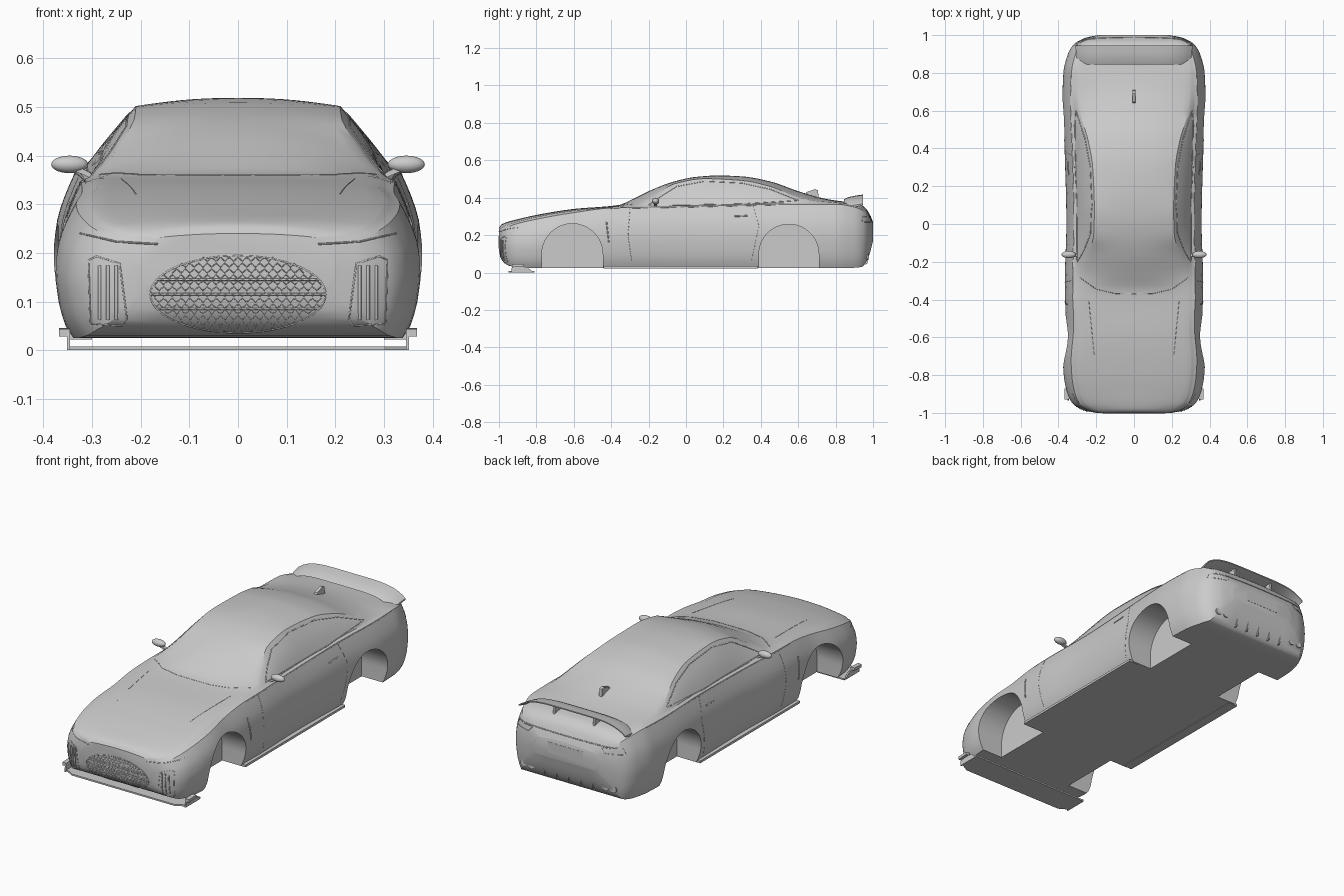
import bpy, bmesh, math
from mathutils import Vector, Matrix
from mathutils.bvhtree import BVHTree

if "Cube" in bpy.data.objects:
    bpy.data.objects.remove(bpy.data.objects["Cube"])

def curve(keys, t):
    """Smooth monotone interpolation through (position, value) keys."""
    if t <= keys[0][0]:
        return keys[0][1]
    if t >= keys[-1][0]:
        return keys[-1][1]
    i = max(k for k in range(len(keys) - 1) if keys[k][0] <= t)
    sl = [(b[1] - a[1]) / (b[0] - a[0]) for a, b in zip(keys, keys[1:])]
    def tangent(k):
        if k == 0 or k == len(keys) - 1:
            return sl[min(k, len(sl) - 1)]
        a, b = sl[k - 1], sl[k]
        return 0 if a * b <= 0 else 2 * a * b / (a + b)
    h = keys[i + 1][0] - keys[i][0]
    u = (t - keys[i][0]) / h
    return ((2*u**3 - 3*u**2 + 1) * keys[i][1] + (u**3 - 2*u**2 + u) * h * tangent(i)
            + (3*u**2 - 2*u**3) * keys[i + 1][1] + (u**3 - u**2) * h * tangent(i + 1))

def activate(ob):
    bpy.ops.object.select_all(action='DESELECT')
    ob.select_set(True)
    bpy.context.view_layer.objects.active = ob

def shade(ob):
    activate(ob)
    bpy.ops.object.shade_smooth_by_angle(angle=math.radians(30))

def finish(name, bm, smooth=True):
    bmesh.ops.recalc_face_normals(bm, faces=bm.faces)
    me = bpy.data.meshes.new(name)
    bm.to_mesh(me)
    ob = bpy.data.objects.new(name, me)
    bpy.context.collection.objects.link(ob)
    if smooth:
        shade(ob)
    return ob

def loft(rings, bm=None):
    """Skin closed rings of points and cap both ends."""
    bm = bm or bmesh.new()
    vs = [[bm.verts.new(p) for p in r] for r in rings]
    n = len(vs[0])
    for a, b in zip(vs, vs[1:]):
        for i in range(n):
            bm.faces.new((a[i], a[(i + 1) % n], b[(i + 1) % n], b[i]))
    bm.faces.new(vs[0])
    bm.faces.new(vs[-1])
    bmesh.ops.recalc_face_normals(bm, faces=bm.faces)
    return bm

def prism(name, pts, axis, spans):
    """Extrude a 2D outline along an axis, once per (low, high) span."""
    k = 'xyz'.index(axis)
    bm = bmesh.new()
    for span in spans:
        loft([[p[:k] + (d,) + p[k:] for p in pts] for d in span], bm)
    return finish(name, bm, False)

def both(lo, hi):
    return [(lo, hi), (-hi, -lo)]

# Body: lengthwise curves for width, floor, belt line, roof edge and centre line
WIDTH = [(-1, .2), (-.985, .27), (-.95, .325), (-.9, .352), (-.8, .372), (-.72, .376), (-.55, .362), (-.3, .366),
         (0, .358), (.35, .366), (.65, .379), (.8, .374), (.9, .35), (.95, .32), (.985, .26), (1, .19)]
FLOOR = [(-1, .13), (-.99, .08), (-.96, .045), (-.92, .03), (-.85, .025), (.88, .025), (.94, .03),
         (.965, .06), (.985, .11), (1, .17)]
BELT = [(-1, .22), (-.95, .245), (-.9, .262), (-.8, .285), (-.6, .32), (-.4, .345), (0, .352),
        (.5, .365), (.8, .365), (.9, .35), (.96, .322), (1, .255)]
EDGE_Z = [(-1, .232), (-.95, .256), (-.8, .297), (-.6, .331), (-.4, .351), (-.28, .36), (-.17, .41), (-.06, .475),
          (.1, .502), (.3, .492), (.45, .46), (.6, .402), (.7, .382), (.8, .374), (.9, .36), (.96, .332), (1, .262)]
EDGE_X = [(-.4, .8), (-.28, .79), (-.17, .69), (-.06, .595), (.1, .585), (.3, .6), (.45, .66), (.6, .76), (.8, .8)]
TOP = [(-1, .24), (-.985, .258), (-.95, .272), (-.9, .285), (-.8, .308), (-.6, .34), (-.36, .361), (-.28, .395),
       (-.17, .448), (-.06, .488), (.05, .511), (.17, .519), (.3, .514), (.45, .487), (.6, .435), (.72, .4),
       (.8, .385), (.92, .37), (.96, .345), (.985, .305), (1, .27)]
SIDE = [(0, .905), (.08, .94), (.25, .98), (.5, 1), (.7, .983), (.86, .94), (1, .885)]

def section(y):
    w, zb, zd, ez, zt = (curve(k, y) for k in (WIDTH, FLOOR, BELT, EDGE_Z, TOP))
    ex = curve(EDGE_X, y) * w
    half = [(0, zb), (.6 * w, zb)]
    half += [(w * curve(SIDE, t / 14), zb + (zd - zb) * t / 14) for t in range(15)]
    cx, cz = .845 * w, zd + min(.006, .35 * (ez - zd))
    for t in (0, .2, .4, .6, .8, 1):
        bulge = .06 * (ez - cz) * math.sin(math.pi * t)
        half.append((cx + (ex - cx) * t + bulge, cz + (ez - cz) * t))
    for j in range(1, 10):
        u = 1 - j / 9
        half.append((ex * u, ez + (zt - ez) * (1 - u ** 2.2)))
    return [(x, y, z) for x, z in half] + [(-x, y, z) for x, z in half[-2:0:-1]]

body_bm = loft([section(-math.cos(math.pi * i / 96)) for i in range(97)])
skin = BVHTree.FromBMesh(body_bm)
body = finish('body', body_bm, False)

# Wheel arches cut into the body
for yc, r in ((-.608, .163), (.55, .16)):
    arc = [(yc + r * math.cos(math.pi * i / 32), .098 + r * math.sin(math.pi * i / 32)) for i in range(33)]
    cutter = prism('arch_cutter', arc + [(yc - r, -.1), (yc + r, -.1)], 'x', both(.22, .6))
    cutter.hide_render = True
    mod = body.modifiers.new('arch', 'BOOLEAN')
    mod.operation, mod.solver, mod.object = 'DIFFERENCE', 'EXACT', cutter
    activate(body)
    bpy.ops.object.modifier_apply(modifier=mod.name)
    bpy.data.objects.remove(cutter)
shade(body)

# Surface trim: thin tubes projected onto the body skin
RAYS = {'front': (lambda a, b: (a, -2, b), (0, 1, 0)), 'back': (lambda a, b: (a, 2, b), (0, -1, 0)),
        'side': (lambda a, b: (2, a, b), (-1, 0, 0)), 'top': (lambda a, b: (a, b, 2), (0, 0, -1))}

def project(view, pts, closed):
    origin, d = RAYS[view]
    out = []
    for a, b in zip(pts, pts[1:] + pts[:1] if closed else pts[1:]):
        n = max(1, int(math.dist(a, b) / .015))
        out += [(a[0] + (b[0] - a[0]) * i / n, a[1] + (b[1] - a[1]) * i / n) for i in range(n)]
    out += [] if closed else pts[-1:]
    hits = [skin.ray_cast(Vector(origin(*p)), Vector(d))[0] for p in out]
    return [h for h in hits if h]

def trim(name, view, lines, r=.0015, closed=False, mirror=True):
    cu = bpy.data.curves.new(name, 'CURVE')
    cu.dimensions, cu.bevel_depth, cu.bevel_resolution, cu.use_fill_caps = '3D', r, 0, True
    for line in lines:
        pts = project(view, line, closed)
        for s in ((1, -1) if mirror else (1,)):
            sp = cu.splines.new('POLY')
            sp.points.add(len(pts) - 1)
            for q, p in zip(sp.points, pts):
                q.co = (p.x * s, p.y, p.z, 1)
            sp.use_cyclic_u = closed
    ob = bpy.data.objects.new(name, cu)
    bpy.context.collection.objects.link(ob)
    activate(ob)
    bpy.ops.object.convert(target='MESH')

# Grille: rim, three bars and a zigzag mesh clipped to the ellipse
def reach(z):
    return .18 * math.sqrt(max(0, 1 - ((z - .115) / .079) ** 2))

rim = [(.18 * math.cos(a * math.pi / 32), .115 + .079 * math.sin(a * math.pi / 32)) for a in range(64)]
trim('grille_rim', 'front', [rim], .002, True, False)
trim('grille_bars', 'front', [[(-reach(z), z), (reach(z), z)] for z in (.085, .115, .145)], .0025, False, False)
rows = []
for k in range(13):
    z, s, n = .043 + .012 * k, .004 * (-1) ** k, int(reach(.043 + .012 * k) / .009)
    rows.append([(i * .009, z + s * (-1) ** i) for i in range(-n, n + 1)])
trim('grille_mesh', 'front', rows, .0012, False, False)

# Front intakes, headlamp lines, bonnet creases and windscreen edge
intake = [(.307, .185), (.29, .193), (.243, .178), (.228, .065), (.236, .05), (.303, .055)]
trim('intake_frame', 'front', [intake], .002, True)
trim('intake_bars', 'front', [[(x, .063), (x, .174)] for x in (.25, .267, .284)], .004)
trim('headlamp_line', 'front', [[(.165, .218), (.25, .223), (.325, .24)]], .002)
trim('bonnet_crease', 'top', [[(.21, -.7), (.24, -.4)]], .0012)
trim('windscreen_seal', 'top', [[(0, -.37), (.1, -.368), (.2, -.345), (.285, -.285)]])

# Side trim: window frame, door gaps, fender vent, handle, belt line
window = [(-.2, .362), (-.13, .41), (-.05, .46), (.1, .488), (.3, .478), (.45, .445), (.6, .385), (.3, .366), (0, .361)]
trim('window_frame', 'side', [window], .0025, True)
trim('door_gap', 'side', [[(-.3, .34), (-.31, .2), (-.29, .06)], [(.36, .355), (.39, .25), (.35, .06)]], .001)
trim('fender_vent', 'side', [[(-.425, .275), (-.412, .16)]], .004)
trim('door_handle', 'side', [[(.26, .3), (.33, .303)]], .004)
trim('belt_line', 'side', [[(-.4, .342), (0, .349), (.5, .362), (.8, .362)]])

# Rear: tail lamps, plate, exhausts, diffuser fins
trim('tail_lamp_strip', 'back', [[(-.28, .3), (.28, .3)]], .003, False, False)
trim('tail_lamp', 'back', [[(.2, .295), (.3, .3), (.315, .27), (.22, .27)]], .0018, True)
prism('plate_recess', [(-.1, .195), (.1, .195), (.1, .25), (-.1, .25)], 'y', [(.985, 1.001)])
pipe = [(.018 * math.cos(a * math.pi / 12), .085 + .018 * math.sin(a * math.pi / 12)) for a in range(24)]
for i, x in enumerate((-.26, -.215, .215, .26)):
    shade(prism('exhaust_%d' % i, [(x + a, z) for a, z in pipe], 'y', [(.925, .975)]))
prism('diffuser_fins', [(.93, .04), (.968, .045), (.978, .085), (.94, .085)], 'x',
      [(x - .003, x + .003) for x in (-.14, -.07, 0, .07, .14)])

# Front splitter with end plates, side skirts
prism('splitter', [(-.35, -.92), (-.3, -.95), (.3, -.95), (.35, -.92), (.35, -.81), (-.35, -.81)], 'z', [(0, .008)])
prism('splitter_end', [(-.935, 0), (-.815, 0), (-.85, .03), (-.93, .036)], 'x', both(.345, .352))
prism('splitter_winglet', [(-.93, .028), (-.87, .032), (-.87, .046), (-.93, .044)], 'x', both(.345, .368))
prism('side_skirt', [(-.44, .022), (.385, .022), (.385, .034), (-.44, .034)], 'x', both(.3, .352))

# Rear wing with drooping tips and two supports
AIRFOIL = [(.845, .392), (.87, .404), (.91, .412), (.946, .417), (.946, .411), (.91, .402), (.87, .394)]
rings = []
for i in range(-16, 17):
    x, droop = .31 * i / 16, .05 * abs(i / 16) ** 5
    rings.append([(x * (1 - .25 * (.946 - y)), y, z - droop) for y, z in AIRFOIL])
finish('rear_wing', loft(rings))
prism('wing_support', [(.87, .36), (.93, .35), (.925, .407), (.885, .4)], 'x', both(.11, .122))

# Roof antenna fin
prism('antenna_fin', [(.635, .415), (.645, .43), (.69, .446), (.705, .44), (.71, .395)], 'x', [(-.008, .008)])

# Door mirrors: rounded shell on a short arm
for side, s in (('right', 1), ('left', -1)):
    bm = bmesh.new()
    place = Matrix.Translation((s * .346, -.162, .382)) @ Matrix.Diagonal((.038, .019, .018, 1))
    bmesh.ops.create_uvsphere(bm, u_segments=24, v_segments=14, radius=1, matrix=place)
    finish('mirror_shell_' + side, bm)
    arm = [(s * .28, .353), (s * .3, .353), (s * .345, .372), (s * .33, .378)]
    prism('mirror_arm_' + side, arm, 'y', [(-.172, -.155)])
